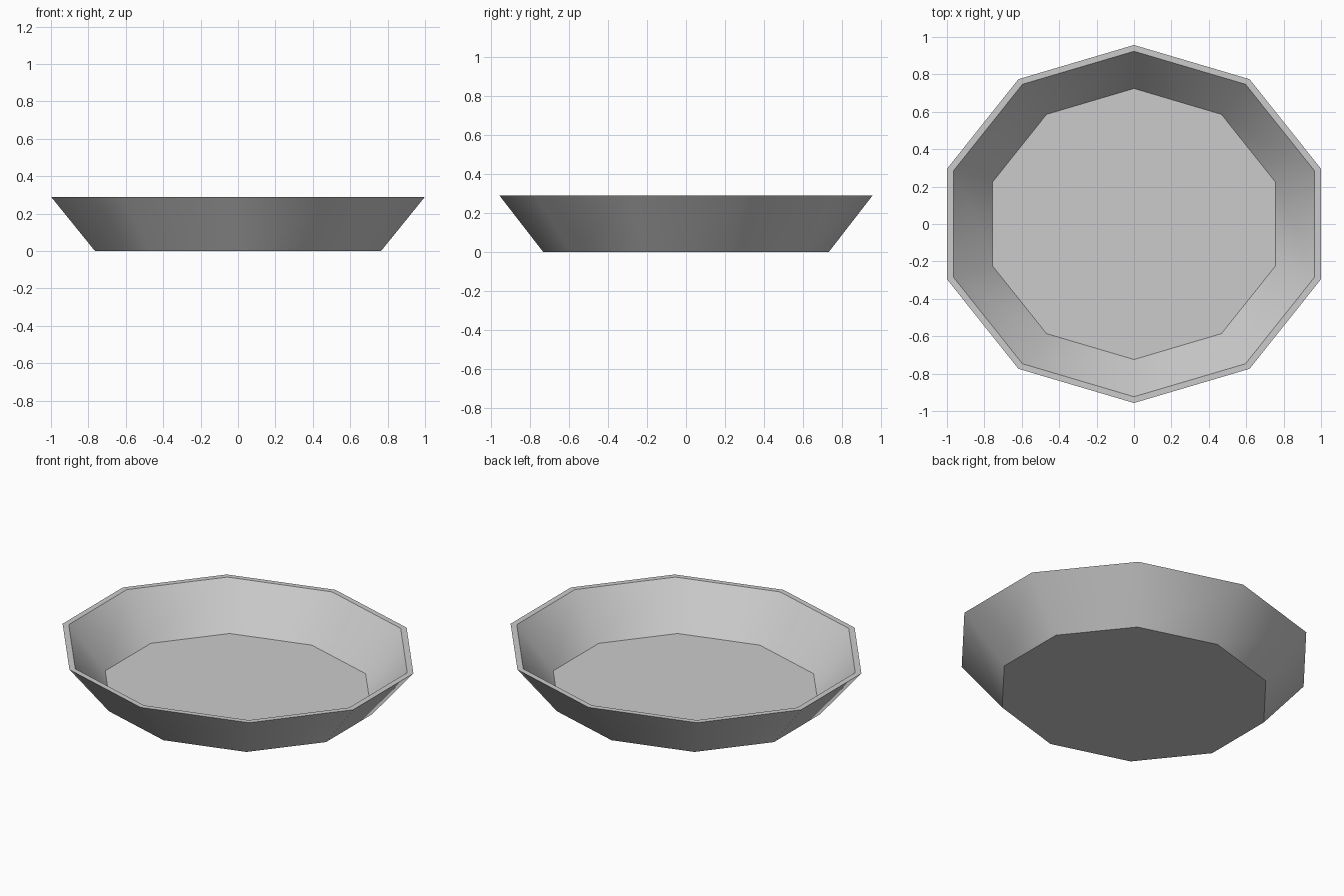
import bpy
import bmesh
import math

if "Cube" in bpy.data.objects:
    bpy.data.objects.remove(bpy.data.objects["Cube"], do_unlink=True)

SIDES = 10
RADIUS_X, RADIUS_Y = 1.051, 0.957
# Profile from underside to inner floor: (scale of the rim outline, height)
PROFILE = [(0.765, 0), (1, 0.29), (0.965, 0.29), (0.757, 0.035)]

# One plain grey
grey = bpy.data.materials.new("plain grey")
grey.use_nodes = True
colour = (0.6, 0.6, 0.6, 1)
grey.diffuse_color = colour
grey.node_tree.nodes["Principled BSDF"].inputs["Base Color"].default_value = colour


def ring(bm, scale, z):
    angles = [math.pi / 2 + math.tau * i / SIDES for i in range(SIDES)]
    return [bm.verts.new((RADIUS_X * scale * math.cos(a),
                          RADIUS_Y * scale * math.sin(a), z)) for a in angles]


# Dish: ten-sided flared wall with a flat rim, closed by two floors
bm = bmesh.new()
rings = [ring(bm, s, z) for s, z in PROFILE]
for low, high in zip(rings, rings[1:]):
    for i in range(SIDES):
        j = (i + 1) % SIDES
        bm.faces.new((low[i], low[j], high[j], high[i]))
bm.faces.new(rings[0][::-1])
bm.faces.new(rings[-1])
bmesh.ops.recalc_face_normals(bm, faces=bm.faces)

mesh = bpy.data.meshes.new("dish")
bm.to_mesh(mesh)
bm.free()
mesh.materials.append(grey)
dish = bpy.data.objects.new("dish", mesh)
bpy.context.collection.objects.link(dish)

# Smooth around the walls, sharp at rim and floor
bpy.ops.object.select_all(action="DESELECT")
dish.select_set(True)
bpy.context.view_layer.objects.active = dish
bpy.ops.object.shade_smooth_by_angle(angle=math.radians(40))
